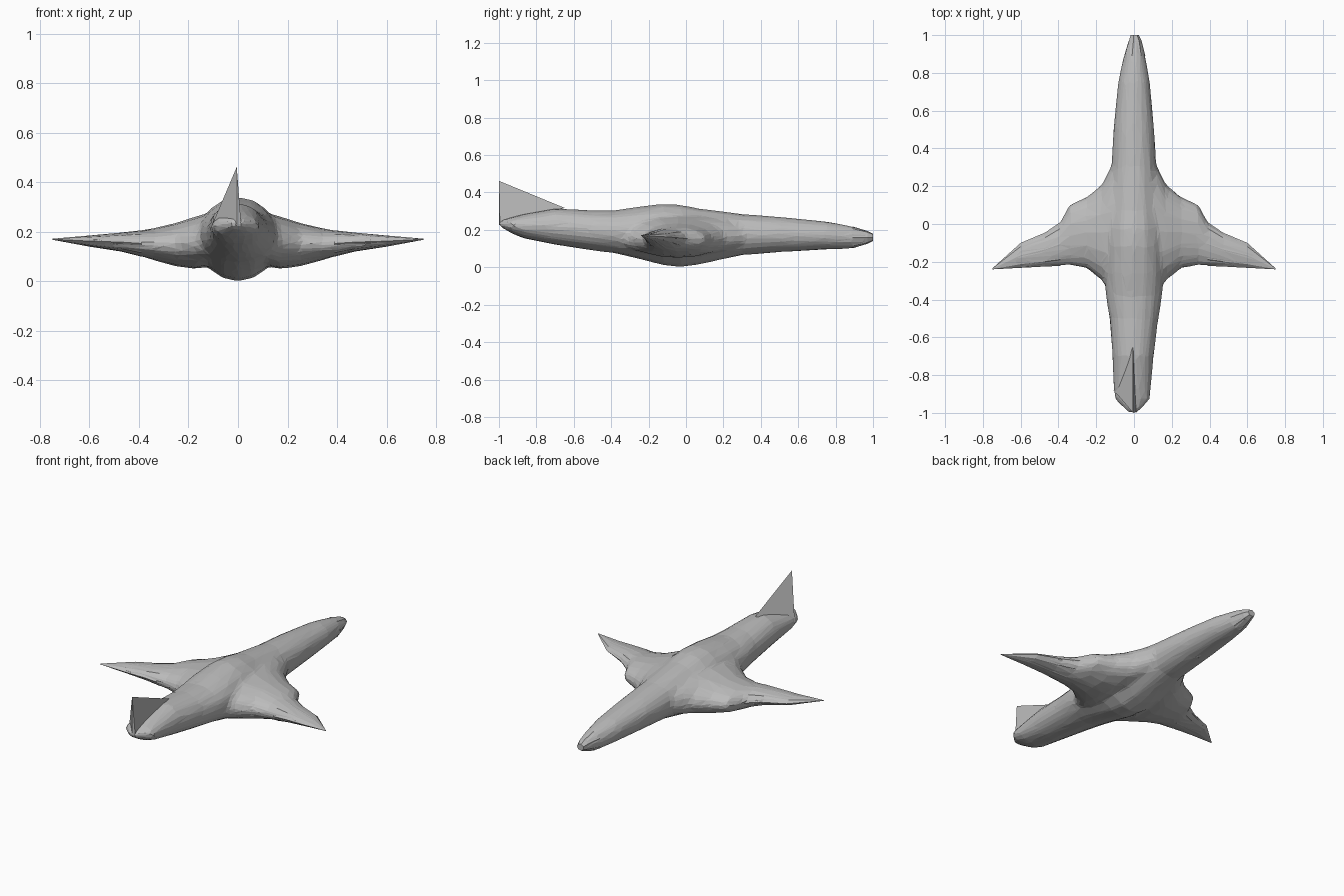
import bpy, bmesh
from math import cos, sin, tau

cube = bpy.data.objects.get("Cube")
if cube:
    bpy.data.objects.remove(cube, do_unlink=True)

grey = bpy.data.materials.new("plain grey")
grey.use_nodes = True
grey.diffuse_color = (0.5, 0.5, 0.5, 1)
grey.node_tree.nodes["Principled BSDF"].inputs["Base Color"].default_value = (0.5, 0.5, 0.5, 1)


def loft(bm, sections, along_x, sides=16):
    """Closed skin through ellipses: (station, side min, side max, z min, z max)."""
    rings = []
    for s, a0, a1, z0, z1 in sections:
        ring = []
        for i in range(sides):
            t = tau * i / sides
            a = (a0 + a1) / 2 + (a1 - a0) / 2 * cos(t)
            z = (z0 + z1) / 2 + (z1 - z0) / 2 * sin(t)
            ring.append(bm.verts.new((s, a, z) if along_x else (a, s, z)))
        rings.append(ring)
    for p, q in zip(rings, rings[1:]):
        for i in range(sides):
            j = (i + 1) % sides
            bm.faces.new((p[i], p[j], q[j], q[i]))
    bm.faces.new(rings[0])
    bm.faces.new(rings[-1])


def finish(bm, name):
    bmesh.ops.recalc_face_normals(bm, faces=bm.faces)
    mesh = bpy.data.meshes.new(name)
    bm.to_mesh(mesh)
    bm.free()
    mesh.materials.append(grey)
    ob = bpy.data.objects.new(name, mesh)
    bpy.context.collection.objects.link(ob)
    return ob


# Fuselage stations from the tail end to the tapered end
fuselage = [
    (-1.0, -.03, .02, .22, .25), (-.93, -.10, .085, .18, .27),
    (-.87, -.11, .09, .155, .285), (-.7, -.115, .105, .12, .315),
    (-.5, -.13, .13, .09, .305), (-.38, -.15, .15, .075, .305),
    (-.25, -.16, .16, .045, .325), (-.12, -.16, .16, .01, .34),
    (-.03, -.16, .16, 0, .335), (.07, -.15, .15, .015, .315),
    (.3, -.12, .12, .065, .285), (.5, -.11, .108, .08, .27),
    (.75, -.085, .085, .095, .245), (.89, -.055, .06, .1, .22),
    (.97, -.03, .04, .125, .195), (1.0, -.02, .025, .14, .18)]

# Wing stations from root to tip
wing = [
    (.02, -.45, .4, .07, .285), (.12, -.38, .31, .06, .275),
    (.17, -.30, .21, .05, .262), (.25, -.235, .145, .06, .236),
    (.34, -.22, .105, .085, .215), (.39, -.222, .01, .1, .206),
    (.47, -.225, -.045, .12, .197), (.6, -.232, -.1, .14, .185),
    (.75, -.24, -.235, .168, .172)]
mirrored = [(-s[0], *s[1:]) for s in reversed(wing)]

# Fuselage and wings melted into one faceted skin
bm = bmesh.new()
loft(bm, fuselage, False)
loft(bm, mirrored + wing, True)
body = finish(bm, "blended_body")
remesh = body.modifiers.new("melt", 'REMESH')
remesh.mode = 'VOXEL'
remesh.voxel_size = 0.014
soften = body.modifiers.new("soften", 'SMOOTH')
soften.factor = 0.5
soften.iterations = 6
facet = body.modifiers.new("facet", 'DECIMATE')
facet.ratio = 0.07

# Sharp wing tips
for side, tip in (("left", wing[-4:]), ("right", mirrored[:4])):
    bm = bmesh.new()
    loft(bm, tip, True, 8)
    finish(bm, side + "_wing_tip")

# Leaning tail fin: a tall spike flared to one side
bm = bmesh.new()
apex, front, flare, heel, back = [bm.verts.new(p) for p in (
    (-.005, -1, .462), (-.005, -.65, .318), (-.108, -.88, .22),
    (-.005, -1, .225), (.012, -.995, .24))]
for face in ((apex, front, flare), (apex, flare, heel), (apex, heel, back),
             (apex, back, front), (front, back, heel), (front, heel, flare)):
    bm.faces.new(face)
finish(bm, "tail_fin")

# Blunt cap at the tapered end
bm = bmesh.new()
loft(bm, fuselage[-3:], False, 7)
finish(bm, "end_cap")
